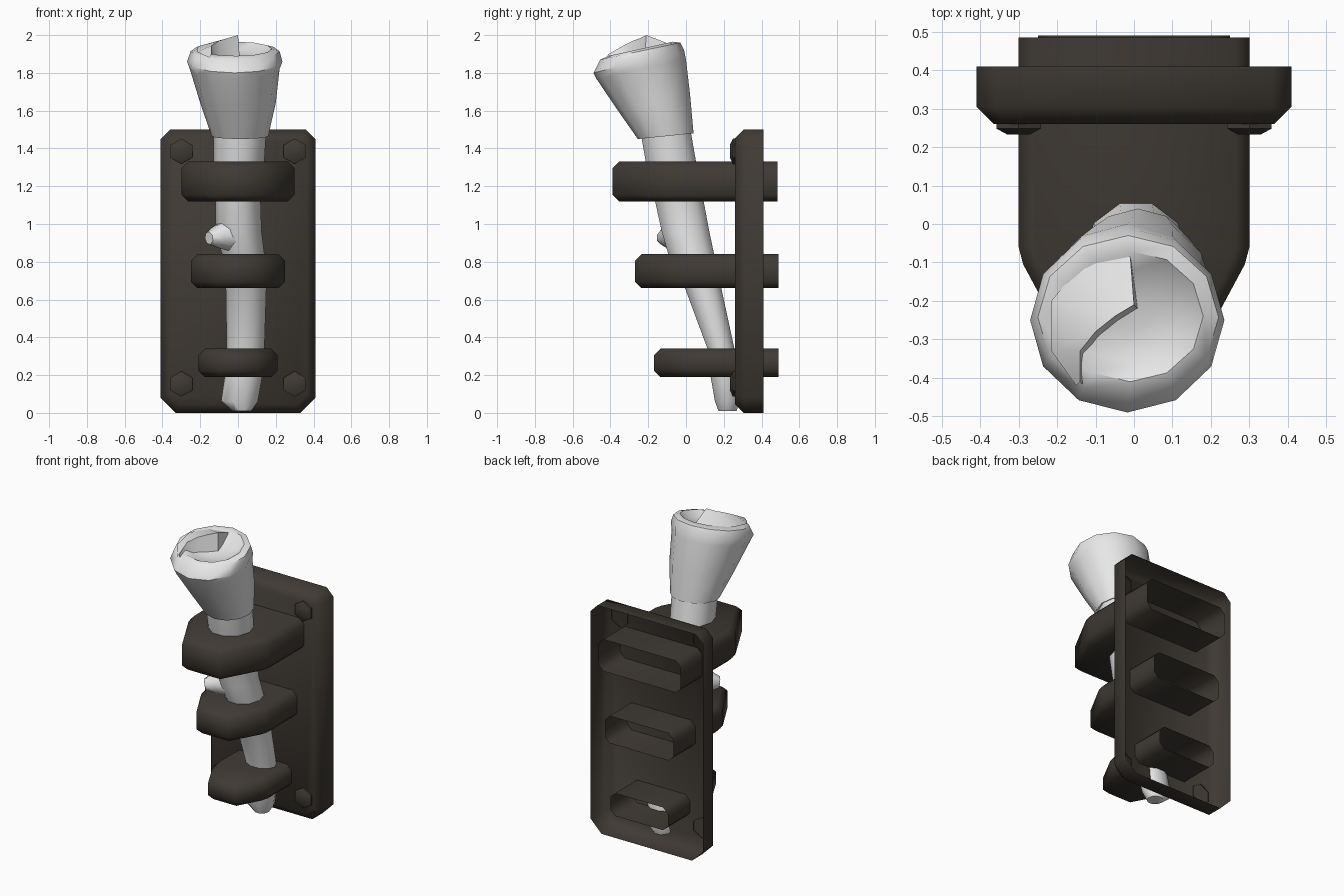
import bpy, bmesh, math
from mathutils import Vector

if "Cube" in bpy.data.objects:
    bpy.data.objects.remove(bpy.data.objects["Cube"])


def material(name, rgb):
    m = bpy.data.materials.new(name)
    m.diffuse_color = (*rgb, 1)
    m.use_nodes = True
    m.node_tree.nodes["Principled BSDF"].inputs["Base Color"].default_value = m.diffuse_color
    return m


IRON = material("dark_iron", (0.05, 0.042, 0.034))
CLOTH = material("pale_grey", (0.8, 0.8, 0.8))


def loft(name, rings, mat, cap_start=False, cap_end=True, angle=50):
    """Skin a list of equal-length closed rings of points."""
    bm = bmesh.new()
    loops = [[bm.verts.new(p) for p in r] for r in rings]
    n = len(loops[0])
    for a, b in zip(loops, loops[1:]):
        for i in range(n):
            j = (i + 1) % n
            bm.faces.new((a[i], a[j], b[j], b[i]))
    if cap_start:
        bm.faces.new(loops[0][::-1])
    if cap_end:
        bm.faces.new(loops[-1])
    return finish(name, bm, mat, angle)


def finish(name, bm, mat, angle=50):
    bmesh.ops.recalc_face_normals(bm, faces=bm.faces)
    me = bpy.data.meshes.new(name)
    bm.to_mesh(me)
    bm.free()
    ob = bpy.data.objects.new(name, me)
    me.materials.append(mat)
    bpy.context.collection.objects.link(ob)
    bpy.ops.object.select_all(action='DESELECT')
    ob.select_set(True)
    bpy.context.view_layer.objects.active = ob
    bpy.ops.object.shade_smooth_by_angle(angle=math.radians(angle))
    return ob


# Wall plate: shell with chamfered corners and front edge, open at the back
def plate_ring(y, inset):
    w, lo, hi = 0.41 - inset, inset, 1.5 - inset
    b, t = 0.08 - inset * 0.6, 0.05 - inset * 0.6
    return [(x, y, z) for x, z in (
        (-w + b, lo), (w - b, lo), (w, lo + b), (w, hi - t),
        (w - t, hi), (-w + t, hi), (-w, hi - t), (-w, lo + b))]


loft("wall_plate", [plate_ring(0.41, 0), plate_ring(0.305, 0), plate_ring(0.26, 0.045)], IRON)


# Brackets: D-shaped blocks with chamfered rims, open at the back
def bracket(name, w, front, flat, shoulder, z0, z1, back):
    c = 0.035

    def outline(z, d):
        half = [(w - d, back), (w - d, shoulder), (w - 0.012 - d, shoulder - 0.045),
                (flat - d * 0.5, front + d)]
        pts = half + [(-x, y) for x, y in reversed(half)]
        return [(x, y, z) for x, y in pts]

    bm = bmesh.new()
    rings = [outline(z0, c), outline(z0 + c, 0), outline(z1 - c, 0), outline(z1, c)]
    loops = [[bm.verts.new(p) for p in r] for r in rings]
    for a, b in zip(loops, loops[1:]):
        for i in range(len(a) - 1):          # skip the closing span: open back
            bm.faces.new((a[i], a[i + 1], b[i + 1], b[i]))
    bm.faces.new(loops[0][::-1])
    bm.faces.new(loops[-1])
    finish(name, bm, IRON)


bracket("top_bracket", 0.30, -0.39, 0.135, -0.06, 1.12, 1.33, 0.485)
bracket("middle_bracket", 0.25, -0.27, 0.115, 0.0, 0.66, 0.84, 0.49)
bracket("bottom_bracket", 0.21, -0.17, 0.10, 0.06, 0.19, 0.34, 0.49)


# Hexagonal bolts
def hexagon(cx, y, cz, r):
    return [(cx + r * math.sin(i * math.pi / 3), y, cz + r * math.cos(i * math.pi / 3))
            for i in range(6)]


for side, sx in (("left", -1), ("right", 1)):
    for level, z in (("lower", 0.153), ("upper", 1.385)):
        loft(f"{level}_{side}_bolt", [hexagon(sx * 0.30, 0.265, z, 0.067),
             hexagon(sx * 0.30, 0.248, z, 0.067), hexagon(sx * 0.30, 0.233, z, 0.035)], IRON)


# Ring given by its front and back points (y, z) and its left and right limits in x
def ring(f, b, left, right, n):
    cx, rx = (left + right) / 2, (right - left) / 2
    pts = []
    for i in range(n):
        a = 2 * math.pi * i / n
        t = (1 + math.sin(a)) / 2
        pts.append((cx + rx * math.cos(a), f[0] + (b[0] - f[0]) * t, f[1] + (b[1] - f[1]) * t))
    return pts


# Crooked wooden shaft: z, front y, back y, left x, right x
shaft = [(0.01, 0.17, 0.27, -0.03, 0.07), (0.06, 0.15, 0.287, -0.09, 0.105),
         (0.2, 0.125, 0.285, -0.07, 0.13), (0.34, 0.11, 0.26, -0.06, 0.14),
         (0.66, -0.01, 0.192, -0.065, 0.15), (0.84, -0.10, 0.155, -0.085, 0.14),
         (0.96, -0.135, 0.13, -0.12, 0.125), (1.12, -0.17, 0.10, -0.12, 0.12),
         (1.33, -0.22, 0.06, -0.13, 0.14), (1.5, -0.25, 0.03, -0.13, 0.15)]
loft("torch_shaft", [ring((f, z), (b, z), l, r, 10) for z, f, b, l, r in shaft],
     CLOTH, cap_start=True)

# Knot: cut branch stub on the front left of the shaft
axis = Vector((-0.75, -0.6, -0.12)).normalized()
u = axis.cross(Vector((0, 0, 1))).normalized()
v = axis.cross(u)
base = Vector((-0.03, -0.03, 0.945))
loft("shaft_knot", [[base + axis * d + (u * math.cos(k * math.pi / 3.5)
     + v * math.sin(k * math.pi / 3.5)) * r for k in range(7)]
     for d, r in ((0, 0.10), (0.10, 0.065), (0.16, 0.035))], CLOTH)

# Wrapped cloth head: flared, tilted towards the front, hollowed on top
head = [((-0.22, 1.47), (0.01, 1.49), -0.11, 0.13), ((-0.255, 1.45), (0.04, 1.48), -0.14, 0.16),
        ((-0.36, 1.60), (0.022, 1.68), -0.20, 0.20), ((-0.475, 1.77), (0.0, 1.87), -0.255, 0.22),
        ((-0.49, 1.80), (-0.01, 1.92), -0.27, 0.235), ((-0.455, 1.87), (-0.03, 1.96), -0.25, 0.22),
        ((-0.41, 1.89), (-0.07, 1.965), -0.20, 0.18), ((-0.36, 1.865), (-0.12, 1.92), -0.14, 0.13),
        ((-0.28, 1.87), (-0.20, 1.89), -0.04, 0.04)]
loft("torch_head", [ring(f, b, l, r, 12) for f, b, l, r in head], CLOTH)

# Swirled flap of cloth rising from the left rim to a point
rim = [(-0.15, -0.42, 1.88), (-0.215, -0.33, 1.91), (-0.215, -0.2, 1.94),
       (-0.14, -0.11, 1.95), (-0.01, -0.08, 1.95)]
ridge = [(-0.14, -0.41, 1.90), (-0.14, -0.33, 1.945), (-0.1, -0.28, 1.97),
         (-0.05, -0.24, 1.985), (0.0, -0.21, 2.0)]
foot = [(x + 0.01, y - 0.01, 1.87) for x, y, z in ridge]
bm = bmesh.new()
rows = [[bm.verts.new(p) for p in row] for row in (rim, ridge, foot)]
for a, b in zip(rows, rows[1:]):
    for i in range(4):
        bm.faces.new((a[i], a[i + 1], b[i + 1], b[i]))
bm.faces.new((rows[0][4], rows[1][4], rows[2][4]))
finish("cloth_swirl", bm, CLOTH)
